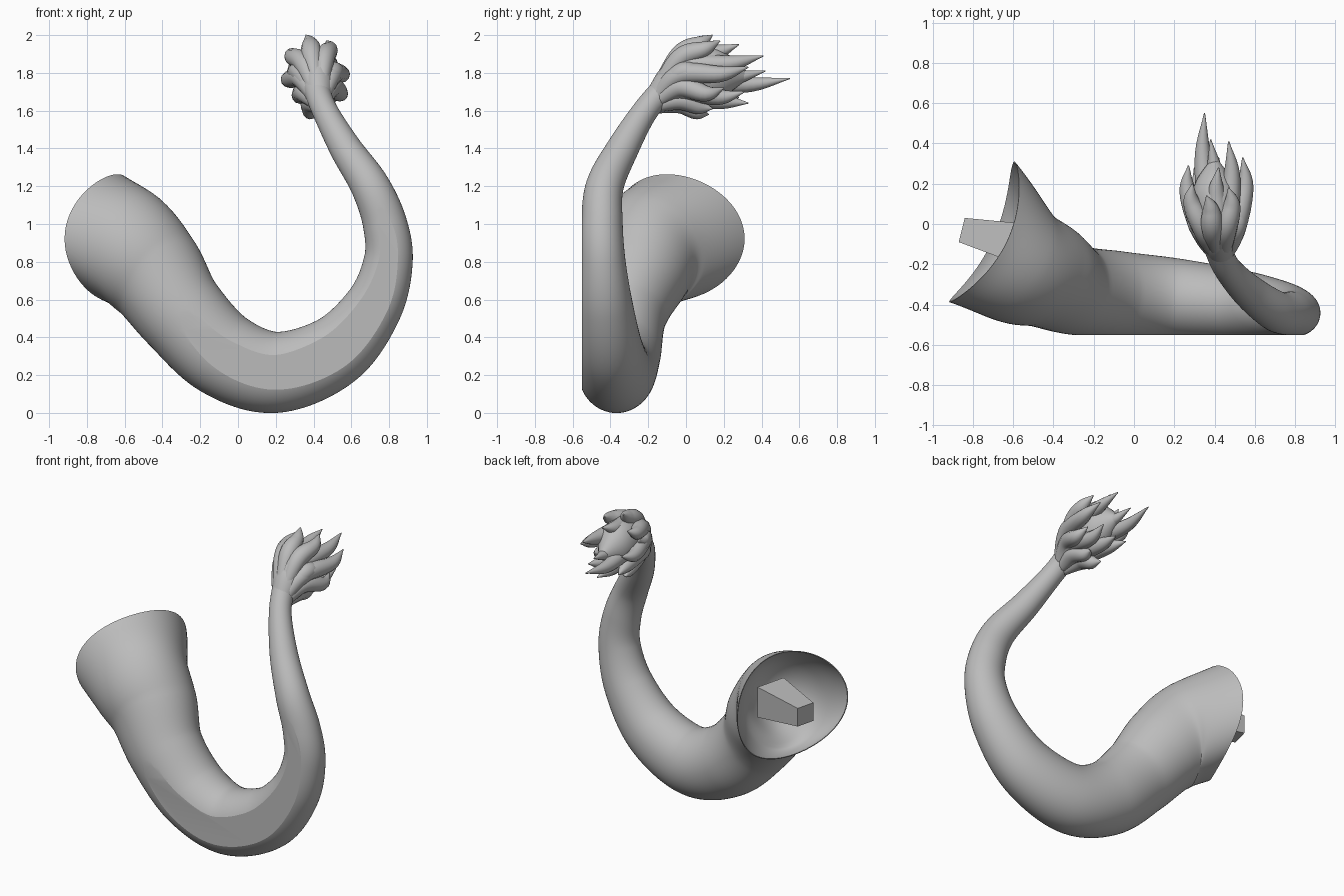
import bpy, bmesh, math
from mathutils import Vector

cube = bpy.data.objects.get("Cube")
if cube:
    bpy.data.objects.remove(cube, do_unlink=True)

grey = bpy.data.materials.new("plain_grey")
grey.use_nodes = True
colour = (0.5, 0.5, 0.5, 1)
grey.diffuse_color = colour
grey.node_tree.nodes["Principled BSDF"].inputs["Base Color"].default_value = colour


def spline(points, t):
    """Catmull-Rom value at t, where points has a ghost at each end."""
    i = min(max(int(t), 0), len(points) - 4)
    u = t - i
    p, q, r, s = points[i:i + 4]
    return [0.5 * (2 * b + (c - a) * u + (2 * a - 5 * b + 4 * c - d) * u ** 2
                   + (3 * b - a - 3 * c + d) * u ** 3)
            for a, b, c, d in zip(p, q, r, s)]


def sweep(stations, side_axis, steps, sides, aim=None, saddle=0):
    """Rings along stations of (x, y, z, height radius, side radius).
    Over the last four spans the rings turn to face aim and bend to a saddle."""
    first = [2 * a - b for a, b in zip(stations[0], stations[1])]
    last = [2 * a - b for a, b in zip(stations[-1], stations[-2])]
    points = [first, *stations, last]
    spans = len(stations) - 1
    rings = []
    for k in range(spans * steps + 1):
        t = k / steps
        x, y, z, high, wide = spline(points, t)
        centre = Vector((x, y, z))
        ahead, behind = spline(points, t + 0.01), spline(points, t - 0.01)
        tangent = (Vector(ahead[:3]) - Vector(behind[:3])).normalized()
        turn = max(0, (t - spans + 4) / 4) ** 2
        if aim:
            tangent = tangent.lerp(aim, turn).normalized()
        side = (side_axis - tangent * side_axis.dot(tangent)).normalized()
        up = tangent.cross(side)
        ring = []
        for j in range(sides):
            a = math.tau * j / sides
            ring.append(centre + side * wide * math.cos(a) + up * high * math.sin(a)
                        + tangent * saddle * turn * math.cos(2 * a))
        rings.append((centre, ring))
    return rings


def skin(bm, rings):
    """Join rings with quads and cap both ends."""
    loops = [[bm.verts.new(p) for p in ring] for _, ring in rings]
    for a, b in zip(loops, loops[1:]):
        n = len(a)
        for j in range(n):
            bm.faces.new((a[j], a[(j + 1) % n], b[(j + 1) % n], b[j]))
    bm.faces.new(loops[0])
    bm.faces.new(loops[-1])


def finish(bm, name, angle=None):
    bmesh.ops.recalc_face_normals(bm, faces=bm.faces)
    mesh = bpy.data.meshes.new(name)
    bm.to_mesh(mesh)
    bm.free()
    mesh.materials.append(grey)
    obj = bpy.data.objects.new(name, mesh)
    bpy.context.collection.objects.link(obj)
    if angle:
        bpy.ops.object.select_all(action='DESELECT')
        obj.select_set(True)
        bpy.context.view_layer.objects.active = obj
        bpy.ops.object.shade_smooth_by_angle(angle=math.radians(angle))


# Tail: curved tube from the thin tip to the flared socket
tail = [
    (.41, -.1, 1.73, .07, .07), (.46, -.215, 1.6, .068, .068),
    (.57, -.335, 1.4, .085, .085), (.7, -.43, 1.2, .103, .1),
    (.778, -.445, 1, .117, .11), (.795, -.44, .8, .13, .12),
    (.715, -.425, .56, .155, .145), (.51, -.4, .325, .19, .175),
    (.2, -.37, .215, .215, .2), (-.08, -.35, .31, .228, .215),
    (-.3, -.325, .53, .24, .225), (-.44, -.255, .735, .275, .27),
    (-.565, -.2, .86, .315, .31), (-.71, -.06, .935, .335, .385),
]
mouth = Vector((-.9, .42, .1)).normalized()
outer = sweep(tail, Vector((0, 1, 0)), 12, 64, mouth, 0.05)

# Hollow of the socket: the last rings turned back inside and shrunk
hollow = []
depth = 22
for k in range(depth + 1):
    centre, ring = outer[-1 - k]
    f = 0.985 * math.sqrt(max(0.0005, 1 - (k / depth) ** 2))
    hollow.append((centre, [centre.lerp(p, f) for p in ring]))

bm = bmesh.new()
skin(bm, outer + hollow)

# Flat resting face on the front
cut = bmesh.ops.bisect_plane(bm, geom=bm.verts[:] + bm.edges[:] + bm.faces[:],
                             plane_co=(0, -.55, 0), plane_no=(0, -1, 0),
                             clear_outer=True)
rim = [g for g in cut["geom_cut"] if isinstance(g, bmesh.types.BMEdge)]
bmesh.ops.edgeloop_fill(bm, edges=rim)
finish(bm, "tail", 18)

# Peg: tapered block in the socket
bm = bmesh.new()
bmesh.ops.create_cube(bm, size=2)
near, deep = Vector((-.855, -.03, .935)), Vector((-.55, -.1, .94))
for v in bm.verts:
    inside = v.co.x > 0
    half = .1 if inside else .06
    y, z = v.co.y * half, v.co.z * half
    v.co = (deep if inside else near) + Vector((y * .25, y, z))
finish(bm, "socket_peg")

# Tuft: rounded core with tapered, wavy locks of hair around it
bm = bmesh.new()
core = [(.43, -.17, 1.66, .06, .06), (.42, -.05, 1.74, .125, .1),
        (.41, .08, 1.79, .15, .12), (.4, .2, 1.79, .12, .1),
        (.4, .33, 1.78, .01, .01)]
skin(bm, sweep(core, Vector((1, 0, 0)), 6, 24))
finish(bm, "tuft_core", 60)

lock_tips = [
    (.36, .14, 2), (.42, .28, 1.95), (.47, .41, 1.89), (.35, .55, 1.77),
    (.38, .42, 1.81), (.27, .29, 1.8), (.54, .33, 1.83), (.5, .31, 1.7),
    (.3, .28, 1.67), (.42, .33, 1.64), (.36, .12, 1.58), (.46, .14, 1.61),
    (.27, .1, 1.84), (.54, .12, 1.84), (.47, .18, 1.97), (.29, .2, 1.93),
    (.53, .2, 1.72),
]
bm = bmesh.new()
for k, tip in enumerate(map(Vector, lock_tips)):
    out = Vector((tip.x - .41, 0, tip.z - 1.78))
    wave = Vector(((-1) ** k * .015, 0, -.025 if out.z > -.1 else .01))
    root = Vector((.43, -.16, 1.66)) + out * .2
    belly = Vector((.42, -.03, 1.76)) + out * .6
    bend = belly.lerp(tip, .6) + out * .1 + wave
    lock = [(*root, .035, .03), (*belly, .055, .055),
            (*bend, .042, .042), (*tip, .003, .003)]
    skin(bm, sweep(lock, Vector((1, 0, 0)), 7, 12))
finish(bm, "tuft_locks", 60)
